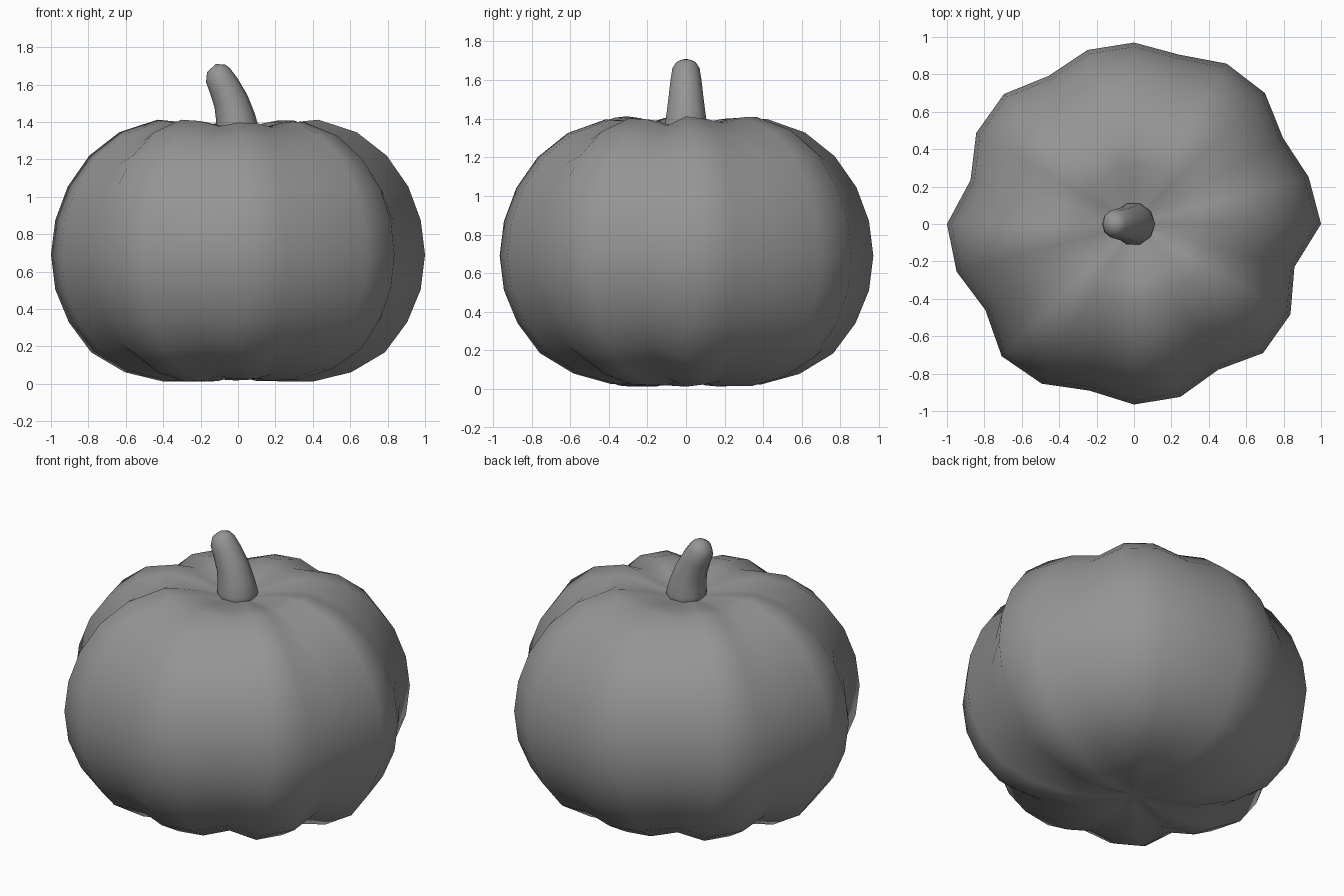
import bpy, bmesh, math
from mathutils import Vector

if "Cube" in bpy.data.objects:
    bpy.data.objects.remove(bpy.data.objects["Cube"])

# Dark grey surface shared by both parts
grey = bpy.data.materials.new("dark_grey")
grey.diffuse_color = (.3, .3, .3, 1)
grey.use_nodes = True
grey.node_tree.nodes["Principled BSDF"].inputs["Base Color"].default_value = grey.diffuse_color


def loft(name, rings, start, end):
    """Skin closed rings of points and close both ends with a pole point."""
    bm = bmesh.new()
    loops = [[bm.verts.new(p) for p in ring] for ring in rings]
    n = len(loops[0])
    for a, b in zip(loops, loops[1:]):
        for i in range(n):
            j = (i + 1) % n
            bm.faces.new((a[i], a[j], b[j], b[i]))
    for pole, ring in ((start, loops[0]), (end, loops[-1])):
        v = bm.verts.new(pole)
        for i in range(n):
            bm.faces.new((v, ring[i], ring[(i + 1) % n]))
    bmesh.ops.recalc_face_normals(bm, faces=bm.faces)
    for f in bm.faces:
        f.smooth = True
    mesh = bpy.data.meshes.new(name)
    bm.to_mesh(mesh)
    bm.free()
    mesh.materials.append(grey)
    obj = bpy.data.objects.new(name, mesh)
    bpy.context.collection.objects.link(obj)
    return obj


# Body: lobed profile, two ridge columns then one groove column, eight times
profile = [(.10, 1.345), (.22, 1.38), (.33, 1.402), (.43, 1.412), (.635, 1.345),
           (.795, 1.22), (.91, 1.055), (.977, .875), (1, .69), (.977, .505),
           (.905, .33), (.785, .168), (.605, .062), (.40, .012), (.22, .012), (.10, .035)]
lobes = [1.0, .967, .92, .99, .99, .937, .97, .963, .914, .983, .974, .905,
         1.0, .982, .918, 1.0, .986, .922, .965, .957, .90, .976, .966, .888]
mid = .69
rings = []
for r, z in profile:
    ring = []
    fade = min(1, r / .6)                      # grooves fade out at the poles
    for i, s in enumerate(lobes):
        a = math.tau * i / len(lobes)
        k = 1 + (s - 1) * fade * .85 if r < .7 else s
        ring.append((r * s * math.cos(a), r * s * math.sin(a), mid + (z - mid) * k))
    rings.append(ring)
loft("pumpkin_body", rings, (0, 0, 1.33), (0, 0, .045))

# Stem: tapered tube leaning to -x; entries are x, z, radius, tilt in degrees
path = [(0, 1.28, .115, 0), (-.004, 1.37, .115, 0), (-.014, 1.43, .105, 8),
        (-.037, 1.51, .094, 20), (-.074, 1.59, .084, 28), (-.107, 1.65, .074, 30),
        (-.117, 1.687, .052, 22)]
stem = []
for x, z, r, tilt in path:
    t = math.radians(tilt)
    side = Vector((math.cos(t), 0, math.sin(t)))
    stem.append([Vector((x, 0, z)) + side * r * math.cos(math.tau * i / 10)
                 + Vector((0, r * math.sin(math.tau * i / 10), 0)) for i in range(10)])
loft("stem", stem, (0, 0, 1.27), (-.118, 0, 1.71))
